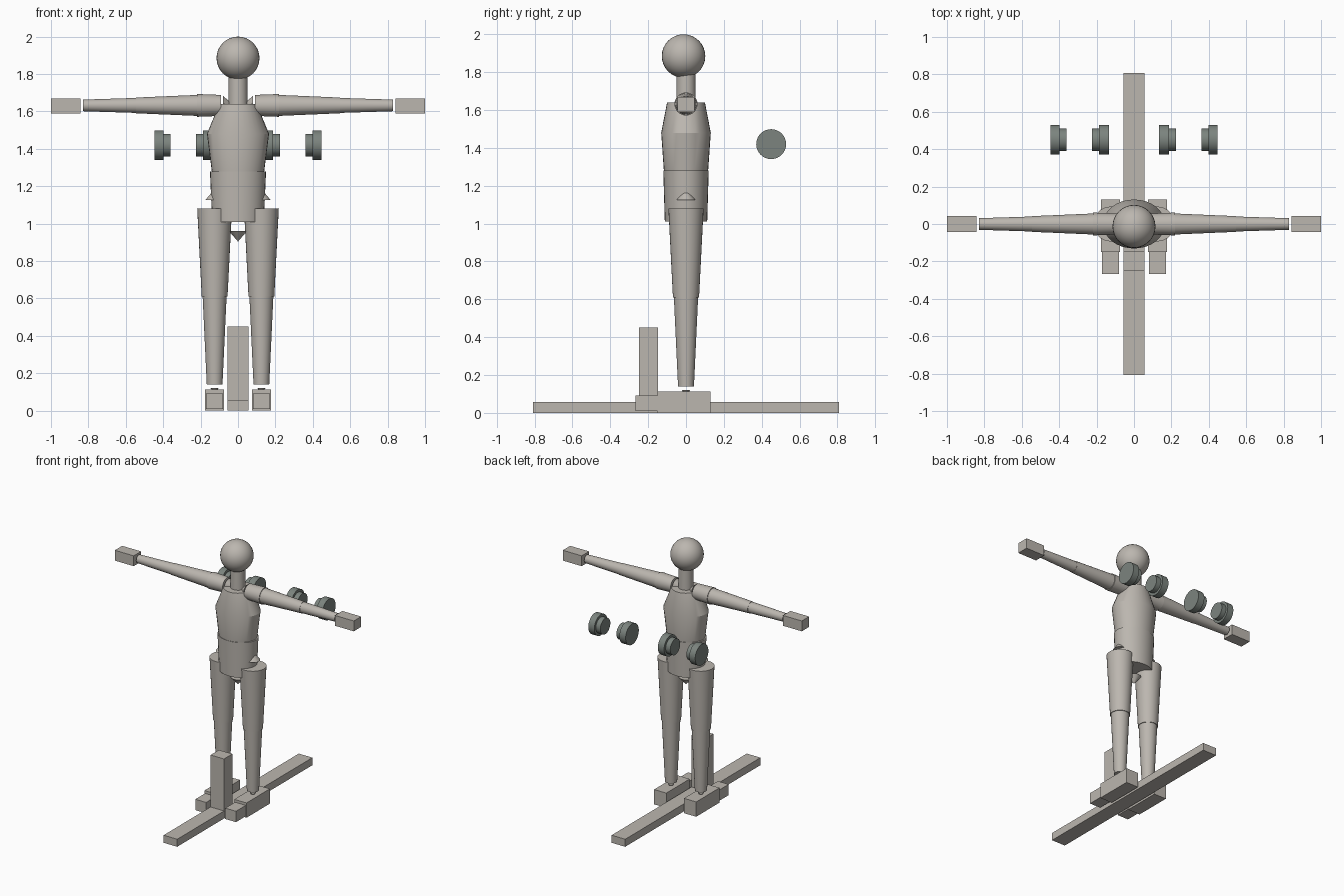
import bpy, math
from mathutils import Matrix

if "Cube" in bpy.data.objects:
    bpy.data.objects.remove(bpy.data.objects["Cube"])


def material(name, rgb):
    m = bpy.data.materials.new(name)
    m.diffuse_color = (*rgb, 1)
    m.use_nodes = True
    m.node_tree.nodes["Principled BSDF"].inputs["Base Color"].default_value = m.diffuse_color
    return m


SKIN = material("warm_grey", (0.50, 0.47, 0.43))
IRON = material("green_grey", (0.20, 0.23, 0.21))


def finish(obj, name, mat):
    obj.name = name
    obj.data.materials.append(mat)
    return obj


def box(name, x, y, z, mat=SKIN):
    """Box from (min, max) ranges."""
    bpy.ops.mesh.primitive_cube_add(size=1)
    o = bpy.context.object
    o.data.transform(Matrix.Translation([sum(r) / 2 for r in (x, y, z)]) @
                     Matrix.Diagonal([r[1] - r[0] for r in (x, y, z)] + [1]))
    return finish(o, name, mat)


def lathe(name, profile, matrix=Matrix(), mat=SKIN, n=32):
    """Closed round part from (height, radius_x, radius_y) rings along z."""
    verts, faces = [], []
    for h, rx, ry in profile:
        for i in range(n):
            a = 2 * math.pi * i / n
            verts.append((rx * math.cos(a), ry * math.sin(a), h))
    for k in range(len(profile) - 1):
        for i in range(n):
            j = (i + 1) % n
            faces.append((k * n + i, k * n + j, (k + 1) * n + j, (k + 1) * n + i))
    faces.append(tuple(reversed(range(n))))
    faces.append(tuple(range((len(profile) - 1) * n, len(profile) * n)))
    me = bpy.data.meshes.new(name)
    me.from_pydata(verts, [], faces)
    me.transform(matrix)
    o = bpy.data.objects.new(name, me)
    bpy.context.collection.objects.link(o)
    bpy.ops.object.select_all(action='DESELECT')
    o.select_set(True)
    bpy.context.view_layer.objects.active = o
    bpy.ops.object.shade_smooth_by_angle(angle=math.radians(25))
    return finish(o, name, mat)


def tube(name, pts, matrix=Matrix(), mat=SKIN):
    return lathe(name, [(h, r, r) for h, r in pts], matrix, mat)


# head and neck
bpy.ops.mesh.primitive_uv_sphere_add(segments=32, ring_count=16, radius=0.115,
                                     location=(0, -0.013, 1.885))
bpy.ops.object.shade_smooth()
finish(bpy.context.object, "head", SKIN)
tube("neck", [(1.62, 0.052), (1.79, 0.05)])

# torso
lathe("chest", [(1.28, 0.14, 0.117), (1.48, 0.166, 0.131), (1.64, 0.10, 0.10)])
lathe("pelvis", [(1.01, 0.138, 0.112), (1.28, 0.15, 0.12)])
tube("groin_cone", [(0.905, 0.001), (0.96, 0.048)])

# arms, legs, feet on both sides
for side, s in (("right", -1), ("left", 1)):
    along = Matrix.Translation((0, 0, 1.632)) @ Matrix.Rotation(s * math.pi / 2, 4, 'Y')
    tube(side + "_shoulder_cone", [(0.02, 0.001), (0.08, 0.05)], along)
    tube(side + "_shoulder", [(0.09, 0.056), (0.22, 0.061)], along)
    tube(side + "_upper_arm", [(0.22, 0.056), (0.545, 0.042)], along)
    tube(side + "_forearm", [(0.545, 0.040), (0.83, 0.031)], along)
    box(side + "_hand", sorted((s * 0.842, s)), (-0.044, 0.044), (1.59, 1.668))

    leg = Matrix.Translation((s * 0.125, 0, 0))
    tube(side + "_hip_cone", [(1.125, 0.05), (1.185, 0.001)], leg)
    tube(side + "_thigh", [(0.61, 0.069), (1.08, 0.093)], leg)
    tube(side + "_shin", [(0.14, 0.042), (0.61, 0.064)], leg)
    tube(side + "_ankle_cone", [(0.09, 0.001), (0.12, 0.021)], leg)
    cx = s * 0.125
    box(side + "_foot", (cx - 0.051, cx + 0.051), (-0.15, 0.13), (0, 0.112))
    box(side + "_toe", (cx - 0.045, cx + 0.045), (-0.267, -0.15), (0.01, 0.092))

    # dumbbell end plates behind the body
    place = Matrix.Translation((0, 0.45, 1.42)) @ Matrix.Rotation(s * math.pi / 2, 4, 'Y')
    tube(side + "_inner_weight",
         [(0.135, 0.079), (0.187, 0.079), (0.187, 0.06), (0.225, 0.06)], place, IRON)
    tube(side + "_outer_weight",
         [(0.36, 0.06), (0.397, 0.06), (0.397, 0.079), (0.447, 0.079)], place, IRON)

# plank underfoot and upright post
box("plank", (-0.057, 0.057), (-0.808, 0.808), (0, 0.057))
box("post", (-0.056, 0.056), (-0.248, -0.148), (0.003, 0.45))
